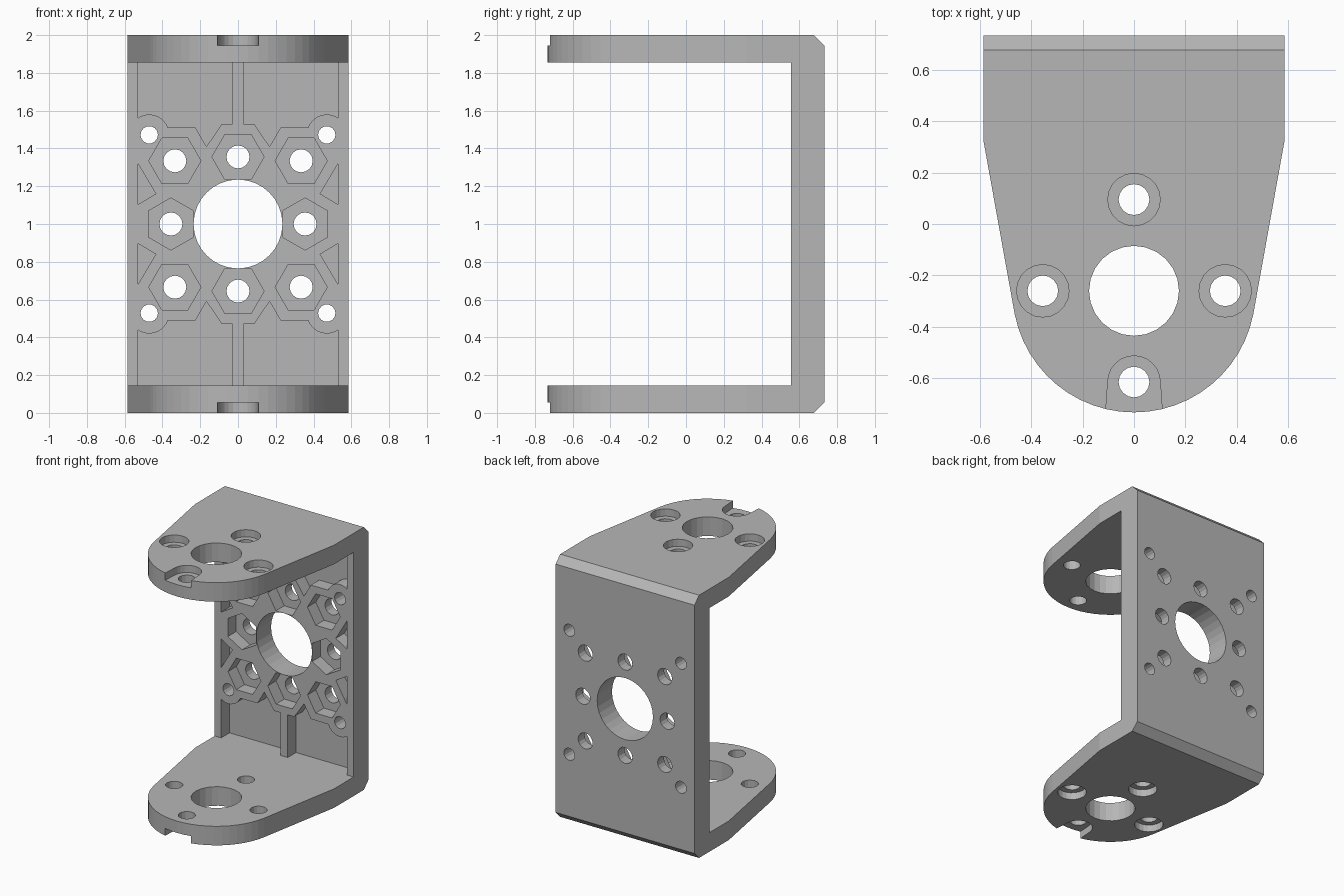
import bpy
import bmesh
from math import cos, sin, pi, radians
from mathutils import Vector

old = bpy.data.objects.get("Cube")
if old:
    bpy.data.objects.remove(old)

HALF_W, BACK, INNER, FLOOR = 0.585, 0.733, 0.555, 0.655
ARM, BORE = 0.145, 0.055
HUB = -0.26

grey = bpy.data.materials.new("plain grey")
grey.use_nodes = True
grey.diffuse_color = (0.47, 0.47, 0.47, 1)
grey.node_tree.nodes["Principled BSDF"].inputs["Base Color"].default_value = grey.diffuse_color


def arc(u, v, r, start, end, steps):
    return [(u + r * cos(radians(start + (end - start) * i / steps)),
             v + r * sin(radians(start + (end - start) * i / steps))) for i in range(steps + 1)]


def ring(u, v, r, sides, turn=0):
    return arc(u, v, r, turn, turn + 360, sides)[:-1]


def prism(bm, outline, axis, lo, hi):
    """Closed prism; the outline uses the two other axes in x, y, z order."""
    ends = []
    for d in (lo, hi):
        verts = []
        for p in outline:
            co = list(p)
            co.insert(axis, d)
            verts.append(bm.verts.new(Vector(co)))
        ends.append(verts)
    faces = [bm.faces.new(ends[0]), bm.faces.new(ends[1])]
    n = len(outline)
    for i in range(n):
        j = (i + 1) % n
        faces.append(bm.faces.new((ends[0][i], ends[0][j], ends[1][j], ends[1][i])))
    bmesh.ops.recalc_face_normals(bm, faces=faces)


def make(name, pieces):
    bm = bmesh.new()
    for piece in pieces:
        prism(bm, *piece)
    mesh = bpy.data.meshes.new(name)
    bm.to_mesh(mesh)
    bm.free()
    mesh.materials.append(grey)
    ob = bpy.data.objects.new(name, mesh)
    bpy.context.scene.collection.objects.link(ob)
    return ob


def carve(ob, cutter, operation):
    mod = ob.modifiers.new(cutter.name, 'BOOLEAN')
    mod.object = cutter
    mod.operation = operation
    mod.solver = 'EXACT'
    mod.use_self = True
    bpy.context.view_layer.update()
    shape = ob.evaluated_get(bpy.context.evaluated_depsgraph_get())
    mesh = bpy.data.meshes.new_from_object(shape)
    ob.modifiers.clear()
    ob.data = mesh
    bpy.data.objects.remove(cutter)


# Channel with chamfered back edges
half = [(-0.9, ARM), (-0.9, 0), (BACK - BORE, 0), (BACK, BORE)]
channel = half + [(y, 2 - z) for y, z in reversed(half)] + [(INNER, 2 - ARM), (INNER, ARM)]
bracket = make("bracket", [(channel, 0, -HALF_W, HALF_W)])

# Rounded, tapered plan of the arms
plan = [(HALF_W, 1), (HALF_W, 0.32)] + arc(0, HUB, 0.473, -11, -169, 24)
plan += [(-HALF_W, 0.32), (-HALF_W, 1)]
carve(bracket, make("plan", [(plan, 2, -0.5, 2.5)]), 'INTERSECT')

# Arm bores, counterbores and the open front slots
bores = [(ring(0, HUB, 0.175, 24), 2, -0.5, 2.5)]
outer_ends = ((-0.1, BORE), (2 - BORE, 2.1))
slot = [(0.102, -0.615), (0.115, -0.8), (-0.115, -0.8), (-0.102, -0.615)]
slot += arc(0, -0.615, 0.102, 180, 0, 12)[1:-1]
for i in range(4):
    x, y = 0.355 * cos(i * pi / 2), HUB + 0.355 * sin(i * pi / 2)
    bores.append((ring(x, y, 0.06, 16), 2, -0.5, 2.5))
    for lo, hi in outer_ends:
        bores.append((slot if i == 3 else ring(x, y, 0.102, 20), 2, lo, hi))
carve(bracket, make("arm_bores", bores), 'DIFFERENCE')

# Wall pockets left between the ribs, one set per quarter
pocket = [(0.03, 0.855), (0.03, 0.53), (0.085, 0.53), (0.167, 0.41), (0.225, 0.51)]
pocket += arc(0.47, 0.475, 0.105, 160, 55, 9) + [(0.53, 0.855)]
triangle = [(0.53, 0.32), (0.435, 0.16), (0.53, 0.103)]
pockets = []
for sx in (1, -1):
    for sz in (1, -1):
        for shape in (pocket, triangle):
            pockets.append(([(sx * u, 1 + sz * w) for u, w in shape], 1, 0.5, FLOOR))
carve(bracket, make("wall_pockets", pockets), 'DIFFERENCE')

# Wall holes: centre, eight with nut pockets, four in the corners
holes = [(ring(0, 1, 0.235, 32), 1, 0.4, 0.9)]
for i in range(8):
    r = 0.355 if i % 2 == 0 else 0.473
    x, z = r * cos(i * pi / 4), 1 + r * sin(i * pi / 4)
    holes.append((ring(x, z, 0.061, 16), 1, 0.4, 0.9))
    holes.append((ring(x, z, 0.138, 6, 30 if i % 4 == 0 else 0), 1, 0.4, FLOOR))
for sx in (1, -1):
    for sz in (1, -1):
        holes.append((ring(sx * 0.47, 1 + sz * 0.472, 0.046, 14), 1, 0.4, 0.9))
carve(bracket, make("wall_holes", holes), 'DIFFERENCE')
